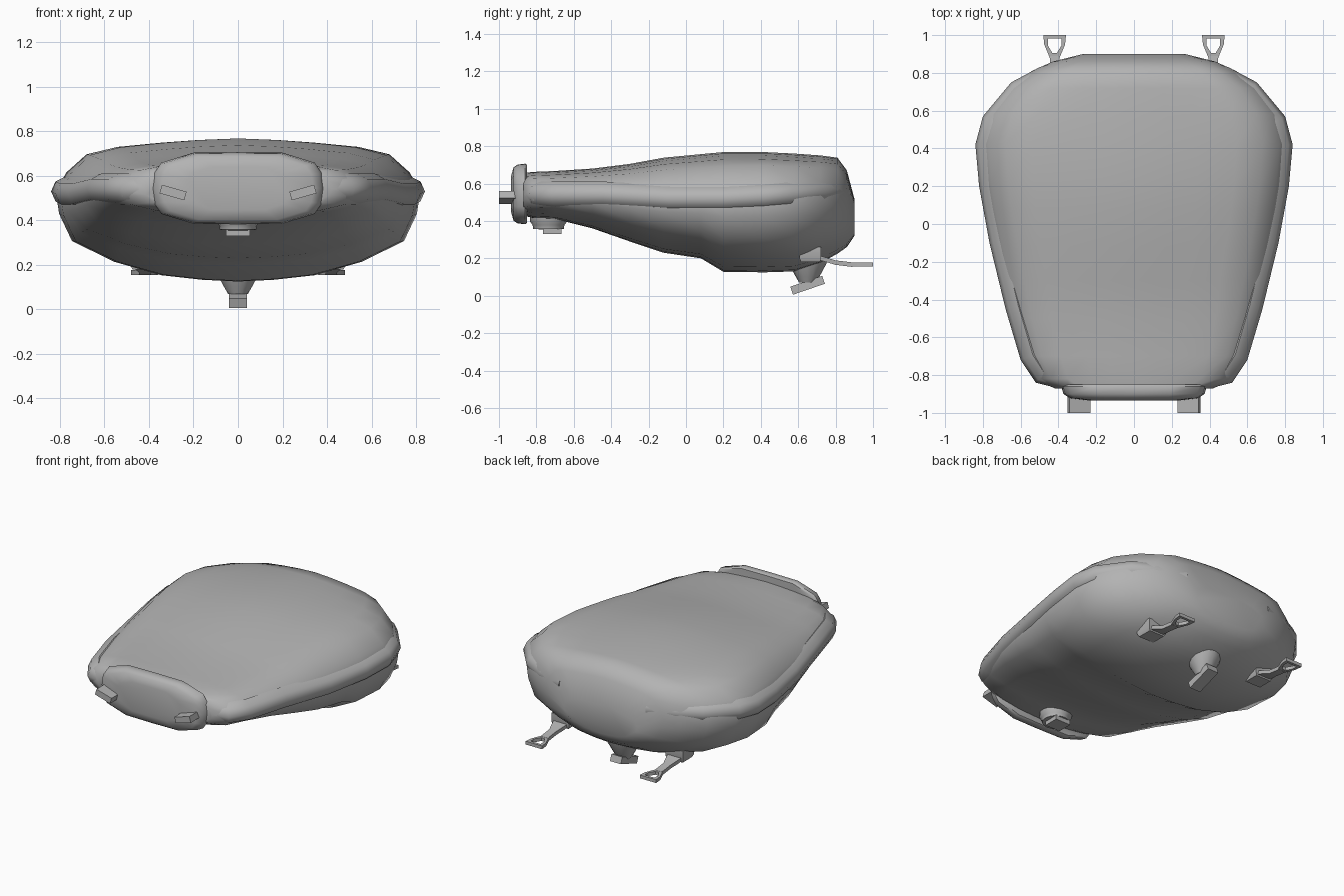
import bpy, bmesh, math
from mathutils import Vector, Matrix

if "Cube" in bpy.data.objects:
    bpy.data.objects.remove(bpy.data.objects["Cube"], do_unlink=True)

grey = bpy.data.materials.new("plain_grey")
grey.use_nodes = True
grey.diffuse_color = (0.45, 0.45, 0.45, 1)
grey.node_tree.nodes["Principled BSDF"].inputs["Base Color"].default_value = grey.diffuse_color


def finish(name, bm, angle=40):
    bmesh.ops.recalc_face_normals(bm, faces=bm.faces)
    mesh = bpy.data.meshes.new(name)
    bm.to_mesh(mesh)
    bm.free()
    mesh.materials.append(grey)
    obj = bpy.data.objects.new(name, mesh)
    bpy.context.collection.objects.link(obj)
    bpy.ops.object.select_all(action='DESELECT')
    obj.select_set(True)
    bpy.context.view_layer.objects.active = obj
    bpy.ops.object.shade_smooth_by_angle(angle=math.radians(angle))
    return obj


def loft(name, rings, angle=40):
    """Skin a series of equal closed rings and cap both ends."""
    bm = bmesh.new()
    loops = [[bm.verts.new(p) for p in ring] for ring in rings]
    n = len(loops[0])
    for a, b in zip(loops, loops[1:]):
        for i in range(n):
            j = (i + 1) % n
            bm.faces.new((a[i], a[j], b[j], b[i]))
    bm.faces.new(loops[0])
    bm.faces.new(loops[-1])
    return finish(name, bm, angle)


def box(name, center, size, rot=(0, 'X')):
    bm = bmesh.new()
    m = (Matrix.Translation(center) @ Matrix.Rotation(rot[0], 4, rot[1])
         @ Matrix.Diagonal((*size, 1)))
    bmesh.ops.create_cube(bm, size=1, matrix=m)
    return finish(name, bm, 30)


def turned(name, x, y, profile, sides=16):
    """Round part from (radius, z) pairs."""
    return loft(name, [[(x + r * math.cos(t * math.tau / sides),
                         y + r * math.sin(t * math.tau / sides), z)
                        for t in range(sides)] for r, z in profile], 35)


# Main body: y, half width, top, bottom, height of the widest line
stations = [
    (-0.87, 0.42, 0.655, 0.43, 0.54), (-0.82, 0.53, 0.662, 0.415, 0.54),
    (-0.70, 0.59, 0.667, 0.41, 0.54), (-0.50, 0.65, 0.68, 0.36, 0.54),
    (-0.30, 0.70, 0.705, 0.29, 0.53), (-0.12, 0.74, 0.738, 0.23, 0.52),
    (0.08, 0.78, 0.757, 0.20, 0.52), (0.20, 0.80, 0.768, 0.128, 0.52),
    (0.42, 0.82, 0.768, 0.125, 0.53), (0.58, 0.78, 0.76, 0.13, 0.53),
    (0.72, 0.67, 0.75, 0.175, 0.53), (0.81, 0.54, 0.738, 0.225, 0.53),
    (0.86, 0.43, 0.67, 0.26, 0.52), (0.90, 0.27, 0.52, 0.32, 0.43),
]
# Half section: width fraction, height fraction above or below the widest line
section = [(0, 1), (0.22, 0.97), (0.42, 0.92), (0.66, 0.84), (0.83, 0.70),
           (0.94, 0.36), (1, 0), (0.98, -0.25), (0.91, -0.55), (0.68, -0.78),
           (0.42, -0.93), (0.2, -0.98), (0, -1)]
rings = []
for y, w, top, low, mid in stations:
    half = [(w * u, y, mid + v * ((top - mid) if v > 0 else (mid - low)))
            for u, v in section]
    rings.append(half + [(-x, yy, z) for x, yy, z in half[-2:0:-1]])
loft("main_body", rings, 50)

# Raised rims along both sides
path = [(0.40, -0.87, 0.54), (0.52, -0.84, 0.54), (0.60, -0.72, 0.54),
        (0.68, -0.45, 0.54), (0.765, -0.1, 0.52), (0.82, 0.2, 0.52),
        (0.84, 0.42, 0.53), (0.80, 0.57, 0.54), (0.65, 0.75, 0.55),
        (0.50, 0.83, 0.55), (0.32, 0.885, 0.55)]
rim_profile = [(0, 0), (-0.02, 0.045), (-0.07, 0.07), (-0.12, 0.04),
               (-0.12, -0.04), (-0.07, -0.07), (-0.02, -0.045)]
for side, label in ((1, "left"), (-1, "right")):
    rings = []
    for i, p in enumerate(path):
        a, b = Vector(path[max(i - 1, 0)]), Vector(path[min(i + 1, len(path) - 1)])
        d = (b - a).normalized()
        out = Vector((d.y, -d.x, 0)).normalized()
        pts = [Vector(p) + out * u + Vector((0, 0, v)) for u, v in rim_profile]
        rings.append([(side * q.x, q.y, q.z) for q in pts])
    loft(label + "_rim", rings, 50)

# Front cap with rounded corners
quarter = [(0.385, 0), (0.375, 0.07), (0.345, 0.115), (0.20, 0.16), (0, 0.162)]
outline = quarter + [(-x, z) for x, z in quarter[-2::-1]]
outline += [(x, -z) for x, z in outline[-2:0:-1]]
loft("front_cap", [[(x * s, y, 0.544 + z * s) for x, z in outline]
                   for y, s in ((-0.85, 0.96), (-0.86, 1), (-0.90, 0.97),
                                (-0.922, 0.88), (-0.935, 0.6))], 45)

# Front pegs and rear hanging loops
for side, label in ((1, "left"), (-1, "right")):
    box(label + "_peg", (side * 0.292, -0.95, 0.525), (0.115, 0.1, 0.04),
        (-0.28 * side, 'Y'))
    cx = side * 0.42
    loft(label + "_loop_mount",
         [[(cx + sx * hw, 0.665 + sy * hy, z)
           for sx, sy in ((-1, -1), (1, -1), (1, 1), (-1, 1))]
          for z, hw, hy in ((0.18, 0.055, 0.05), (0.20, 0.065, 0.058),
                            (0.26, 0.065, 0.058))], 30)
    loft(label + "_loop_strap",
         [[(cx - w, y, z - 0.012), (cx + w, y, z - 0.012),
           (cx + w, y, z + 0.012), (cx - w, y, z + 0.012)]
          for y, z, w in ((0.68, 0.21, 0.055), (0.74, 0.195, 0.045),
                          (0.80, 0.177, 0.026), (0.89, 0.166, 0.026))])
    outer = [(0.026, 0.88), (0.055, 0.95), (0.06, 1.0)]
    inner = [(0.012, 0.905), (0.036, 0.945), (0.036, 0.982)]
    bm = bmesh.new()
    rims = []
    for pts in (outer, inner):
        ring = pts + [(-x, y) for x, y in reversed(pts)]
        rims.append([[bm.verts.new((cx + x, y, z)) for x, y in ring]
                     for z in (0.155, 0.177)])
    (ol, oh), (il, ih) = rims
    for a, b in ((ol, oh), (oh, ih), (ih, il), (il, ol)):
        for i in range(6):
            j = (i + 1) % 6
            bm.faces.new((a[i], a[j], b[j], b[i]))
    finish(label + "_loop_end", bm, 30)

# Front underside valve
turned("front_valve", 0, -0.735, [(0.10, 0.43), (0.098, 0.395), (0.085, 0.378),
                                  (0.082, 0.358), (0.05, 0.355)])
box("front_valve_tab", (0, -0.715, 0.345), (0.11, 0.10, 0.03))

# Rear underside valve with tilted lever
turned("rear_valve", 0, 0.65, [(0.11, 0.20), (0.10, 0.17), (0.065, 0.105),
                               (0.045, 0.07)])
box("rear_valve_lever", (0, 0.65, 0.056), (0.08, 0.18, 0.045), (0.33, 'X'))
